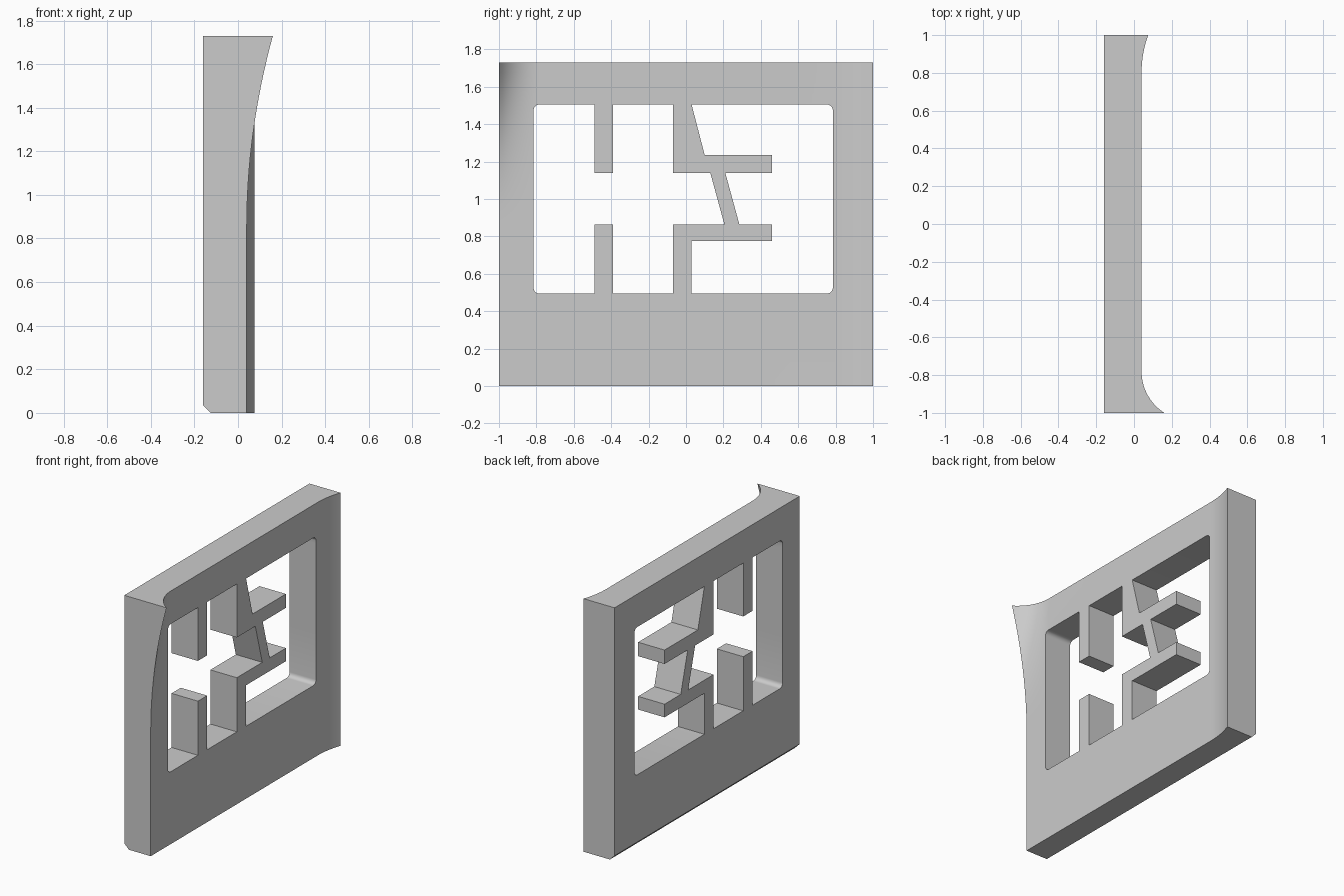
import bpy
import bmesh
import math

if "Cube" in bpy.data.objects:
    bpy.data.objects.remove(bpy.data.objects["Cube"])

BACK, FRONT, TOP = -0.16, 0.04, 1.73

grey = bpy.data.materials.new("light grey")
grey.use_nodes = True
colour = (0.6, 0.6, 0.6, 1)
grey.diffuse_color = colour
grey.node_tree.nodes["Principled BSDF"].inputs["Base Color"].default_value = colour


def add_object(name, bm):
    bmesh.ops.recalc_face_normals(bm, faces=bm.faces[:])
    mesh = bpy.data.meshes.new(name)
    bm.to_mesh(mesh)
    bm.free()
    obj = bpy.data.objects.new(name, mesh)
    bpy.context.collection.objects.link(obj)
    mesh.materials.append(grey)
    return obj


def arc(run, rise, t):
    """Height of a circular fillet that starts flat and climbs to rise."""
    r = (run * run + rise * rise) / (2 * rise)
    return r - math.sqrt(r * r - (run * t) ** 2)


def front_x(y, z):
    """Front surface: a small even flare at +y, a growing one at the -y top."""
    if y > 0.8:
        return FRONT + arc(0.2, 0.035, (y - 0.8) / 0.2)
    if y < -0.78:
        lift = max(0, (z - 0.85) / (TOP - 0.85)) ** 2
        return FRONT + lift * arc(0.22, 0.12, (-0.78 - y) / 0.22)
    return FRONT


# Plate with flared ends and a chamfered rear foot
steps = 12
ys = [-1 + 0.22 * i / steps for i in range(steps + 1)]
ys += [0.8 + 0.2 * i / steps for i in range(steps + 1)]
zs = [0, 0.035] + [0.85 + (TOP - 0.85) * i / 16 for i in range(17)]
bm = bmesh.new()
front = [[bm.verts.new((front_x(y, z), y, z)) for z in zs] for y in ys]
back = [[bm.verts.new((BACK + max(0, 0.035 - z), y, z)) for z in zs] for y in ys]
ny, nz = len(ys) - 1, len(zs) - 1
for i in range(ny):
    for j in range(nz):
        for g in (front, back):
            bm.faces.new((g[i][j], g[i + 1][j], g[i + 1][j + 1], g[i][j + 1]))
    for j in (0, nz):
        bm.faces.new((front[i][j], front[i + 1][j], back[i + 1][j], back[i][j]))
for j in range(nz):
    for i in (0, ny):
        bm.faces.new((front[i][j], front[i][j + 1], back[i][j + 1], back[i][j]))
panel = add_object("window_panel", bm)

# Openings either side of the central strut; the bars are what remains
LOW, HIGH = 0.495, 1.505
BAR_LOW, BAR_HIGH = 0.865, 1.14
left_opening = [
    (-0.815, LOW), (-0.49, LOW), (-0.49, BAR_LOW), (-0.39, BAR_LOW),
    (-0.39, LOW), (-0.07, LOW), (-0.07, BAR_LOW), (0.205, BAR_LOW),
    (0.13, BAR_HIGH), (-0.07, BAR_HIGH), (-0.07, HIGH), (-0.39, HIGH),
    (-0.39, BAR_HIGH), (-0.49, BAR_HIGH), (-0.49, HIGH), (-0.815, HIGH)]
right_opening = [
    (0.785, LOW), (0.785, HIGH), (0.03, HIGH), (0.10, 1.235),
    (0.46, 1.235), (0.46, BAR_HIGH), (0.21, BAR_HIGH), (0.285, BAR_LOW),
    (0.46, BAR_LOW), (0.46, 0.775), (0.03, 0.775), (0.03, LOW)]


def cut(name, outline):
    bm = bmesh.new()
    face = bm.faces.new([bm.verts.new((-0.5, y, z)) for y, z in outline])
    moved = bmesh.ops.extrude_face_region(bm, geom=[face])["geom"]
    verts = [v for v in moved if isinstance(v, bmesh.types.BMVert)]
    bmesh.ops.translate(bm, verts=verts, vec=(1, 0, 0))
    # Round the outer corners of the opening
    corners = [e for e in bm.edges
               if abs(e.verts[0].co.x - e.verts[1].co.x) > 0.5
               and abs(e.verts[0].co.y) > 0.7]
    bmesh.ops.bevel(bm, geom=corners, offset=0.03, segments=5,
                    profile=0.5, affect='EDGES')
    cutter = add_object(name, bm)
    cutter.hide_render = True
    mod = panel.modifiers.new(name, 'BOOLEAN')
    mod.operation = 'DIFFERENCE'
    mod.solver = 'EXACT'
    mod.object = cutter
    bpy.context.view_layer.objects.active = panel
    bpy.ops.object.modifier_apply(modifier=mod.name)
    bpy.data.objects.remove(cutter)


cut("left_opening", left_opening)
cut("right_opening", right_opening)

# Smooth the flares and rounded corners, keep the edges crisp
bpy.ops.object.select_all(action='DESELECT')
panel.select_set(True)
bpy.context.view_layer.objects.active = panel
bpy.ops.object.shade_smooth_by_angle(angle=math.radians(30))
